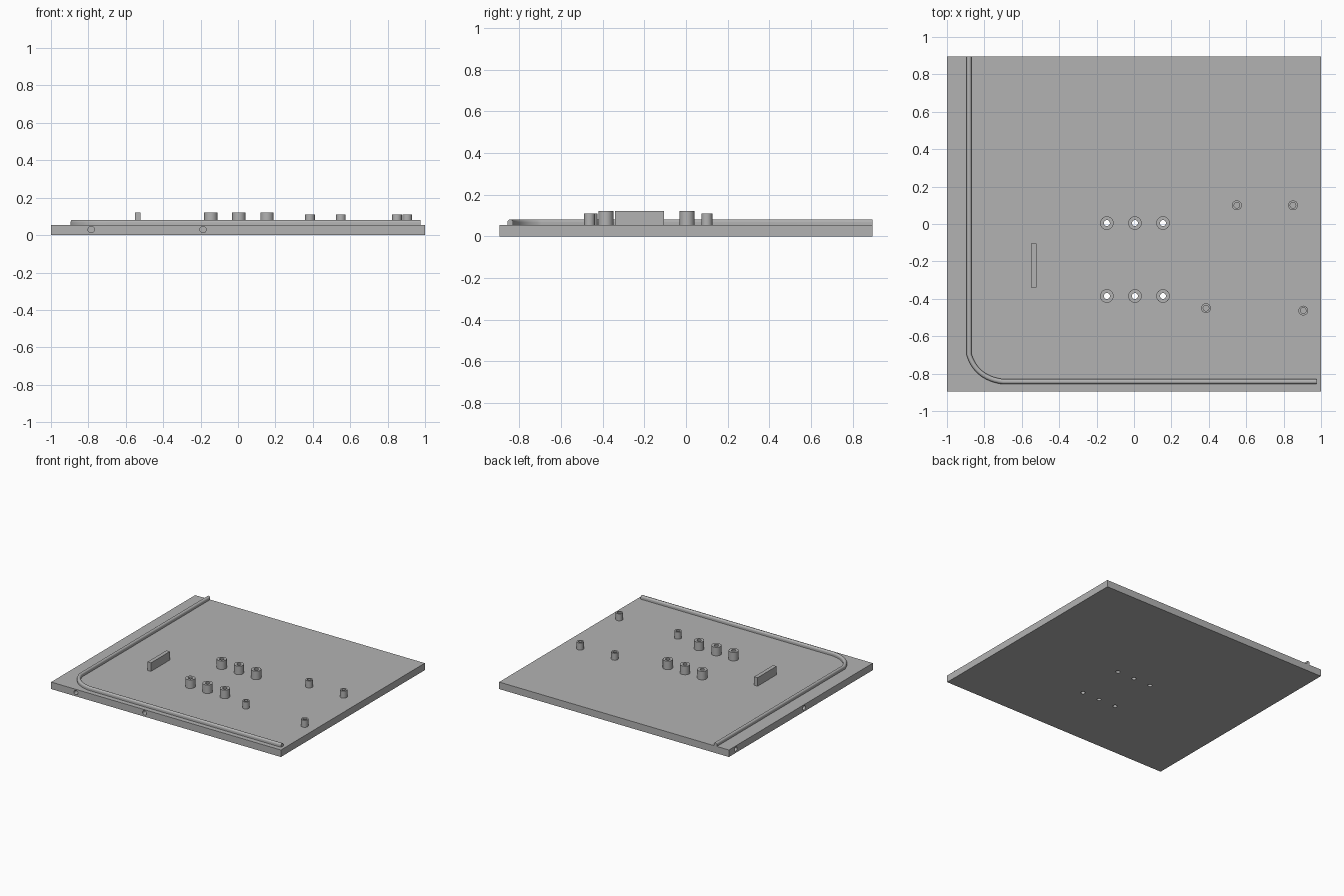
import bpy, bmesh, math
from mathutils import Vector, Matrix

cube = bpy.data.objects.get("Cube")
if cube:
    bpy.data.objects.remove(cube, do_unlink=True)

grey = bpy.data.materials.new("plain grey")
grey.use_nodes = True
grey.diffuse_color = (0.45, 0.45, 0.45, 1)
grey.node_tree.nodes["Principled BSDF"].inputs["Base Color"].default_value = grey.diffuse_color

TOP = 0.055        # upper surface of the plate
HALF_Y = 0.895


def finish(name, bm, smooth=False):
    bmesh.ops.recalc_face_normals(bm, faces=bm.faces)
    mesh = bpy.data.meshes.new(name)
    bm.to_mesh(mesh)
    bm.free()
    mesh.materials.append(grey)
    obj = bpy.data.objects.new(name, mesh)
    bpy.context.collection.objects.link(obj)
    if smooth:
        bpy.ops.object.select_all(action='DESELECT')
        obj.select_set(True)
        bpy.context.view_layer.objects.active = obj
        bpy.ops.object.shade_smooth_by_angle(angle=math.radians(35))
    return obj


def box(name, lo, hi):
    lo, hi = Vector(lo), Vector(hi)
    bm = bmesh.new()
    bmesh.ops.create_cube(bm, size=1, matrix=Matrix.Translation((lo + hi) / 2)
                          @ Matrix.Diagonal((*(hi - lo), 1)))
    return finish(name, bm)


def tube(name, x, y, outer, inner, top):
    # Closed ring section spun about the vertical axis
    bm = bmesh.new()
    ring = [bm.verts.new((x + r, y, z)) for r, z in
            ((inner, TOP), (outer, TOP), (outer, top), (inner, top))]
    edges = [bm.edges.new((ring[i], ring[(i + 1) % 4])) for i in range(4)]
    bmesh.ops.spin(bm, geom=ring + edges, cent=(x, y, 0), axis=(0, 0, 1),
                   angle=math.tau, steps=32, use_merge=True)
    bmesh.ops.remove_doubles(bm, verts=bm.verts, dist=0.0001)
    return finish(name, bm, True)


def add_drill(bm, centre, radius, depth, axis):
    turn = Vector((0, 0, 1)).rotation_difference(Vector(axis)).to_matrix().to_4x4()
    bmesh.ops.create_cone(bm, cap_ends=True, segments=32, radius1=radius, radius2=radius,
                          depth=depth, matrix=Matrix.Translation(centre) @ turn)


# Plate with through holes under the large bosses and blind holes in two edges
plate = box("base_plate", (-1, -HALF_Y, 0), (1, HALF_Y, TOP))
large = [(x, y) for y in (0.005, -0.385) for x in (-0.145, 0.005, 0.155)]
drills = bmesh.new()
for x, y in large:
    add_drill(drills, (x, y, 0.03), 0.016, 0.2, (0, 0, 1))
for x in (-0.785, -0.187):
    add_drill(drills, (x, -HALF_Y, 0.03), 0.017, 0.2, (0, 1, 0))
for y in (0.81, -0.04):
    add_drill(drills, (-1, y, 0.03), 0.017, 0.2, (1, 0, 0))
cutter = finish("hole_cutter", drills)
cutter.hide_render = True
cut = plate.modifiers.new("holes", 'BOOLEAN')
cut.operation = 'DIFFERENCE'
cut.solver = 'EXACT'
cut.object = cutter
bpy.ops.object.select_all(action='DESELECT')
plate.select_set(True)
bpy.context.view_layer.objects.active = plate
bpy.ops.object.modifier_apply(modifier=cut.name)
bpy.data.objects.remove(cutter, do_unlink=True)
bpy.ops.object.shade_smooth_by_angle(angle=math.radians(35))

# Bosses
for i, (x, y) in enumerate(large):
    tube(f"large_boss_{i + 1}", x, y, 0.036, 0.016, 0.122)
for i, (x, y) in enumerate(((0.55, 0.1), (0.85, 0.1), (0.385, -0.45), (0.905, -0.463))):
    tube(f"small_boss_{i + 1}", x, y, 0.026, 0.015, 0.11)

# Upright rib
box("upright_rib", (-0.55, -0.34, TOP), (-0.52, -0.105, 0.122))

# Round-topped sealing rail swept along two edges and a shallow corner arc
R = 0.0135
a, b = Vector((-0.882, -0.697)), Vector((-0.7, -0.843))
bulge = Vector((-1, -1)).normalized() * 0.038
path = [Vector((-0.882, HALF_Y))]
for i in range(13):
    t = i / 12
    path.append(a.lerp(b, t) + bulge * 4 * t * (1 - t))
path.append(Vector((0.975, -0.843)))
section = [(-R, TOP)]
section += [(-R * math.cos(math.pi * k / 12), 0.068 + R * math.sin(math.pi * k / 12))
            for k in range(13)]
section.append((R, TOP))

bm = bmesh.new()
rings = []
for i, p in enumerate(path):
    d_in = (p - path[max(i - 1, 0)]).normalized()
    d_out = (path[min(i + 1, len(path) - 1)] - p).normalized()
    d = (d_in + d_out).normalized()
    side = Vector((-d.y, d.x))
    rings.append([bm.verts.new((*(p + side * s), z)) for s, z in section])
n = len(section)
for r, q in zip(rings, rings[1:]):
    for k in range(n):
        bm.faces.new((r[k], r[(k + 1) % n], q[(k + 1) % n], q[k]))
bm.faces.new(rings[0])
bm.faces.new(rings[-1])
finish("sealing_rail", bm, True)
